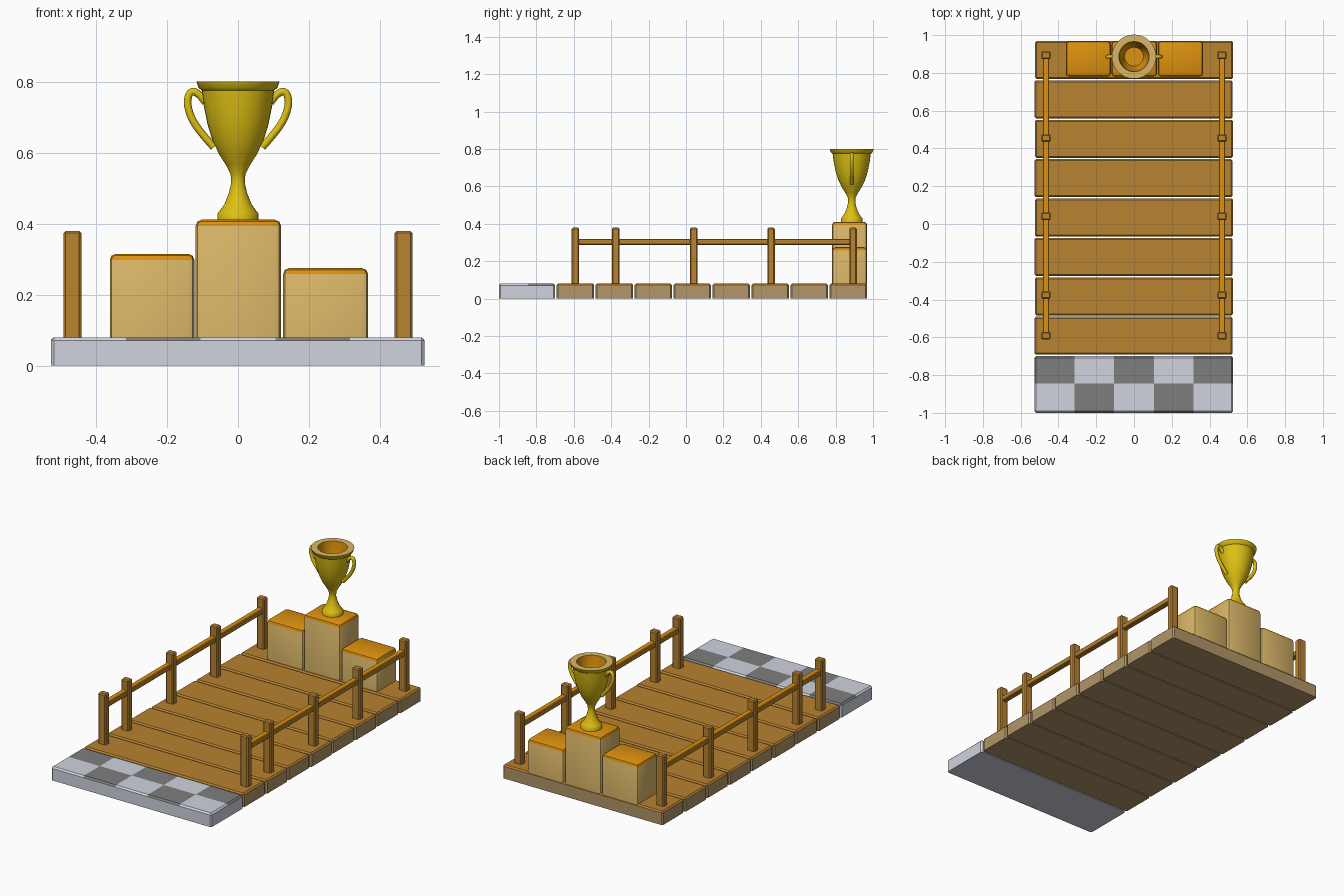
import bpy, bmesh, math
from mathutils import Vector

if "Cube" in bpy.data.objects:
    bpy.data.objects.remove(bpy.data.objects["Cube"])


def mat(name, r, g, b):
    lin = lambda c: (c / 255 / 12.92) if c < 11 else ((c / 255 + 0.055) / 1.055) ** 2.4
    m = bpy.data.materials.new(name)
    m.diffuse_color = (lin(r), lin(g), lin(b), 1)
    m.use_nodes = True
    m.node_tree.nodes["Principled BSDF"].inputs["Base Color"].default_value = m.diffuse_color
    return m


WOOD = mat("brown wood", 184, 130, 48)
PLANK_SIDE = mat("plank edge tan", 178, 150, 104)
SAND = mat("light tan", 218, 182, 104)
ORANGE = mat("orange", 222, 146, 14)
GOLD = mat("gold", 222, 192, 18)
LIGHT = mat("light grey", 208, 212, 222)
DARK = mat("dark grey", 126, 126, 126)


def finish(name, bm, mats, rule=None, smooth=None):
    bm.normal_update()
    if rule:
        for f in bm.faces:
            f.material_index = rule(f)
    me = bpy.data.meshes.new(name)
    bm.to_mesh(me)
    bm.free()
    for m in mats:
        me.materials.append(m)
    ob = bpy.data.objects.new(name, me)
    bpy.context.collection.objects.link(ob)
    if smooth:
        bpy.ops.object.select_all(action='DESELECT')
        ob.select_set(True)
        bpy.context.view_layer.objects.active = ob
        bpy.ops.object.shade_smooth_by_angle(angle=math.radians(smooth))
    return ob


def block(x0, x1, y0, y1, z0, z1, bevel, segments=1, keep_bottom=True):
    """Box with bevelled edges; the bottom rim stays sharp if asked."""
    bm = bmesh.new()
    bmesh.ops.create_cube(bm, size=1)
    for v in bm.verts:
        v.co = ((x0 + x1) / 2 + v.co.x * (x1 - x0), (y0 + y1) / 2 + v.co.y * (y1 - y0),
                (z0 + z1) / 2 + v.co.z * (z1 - z0))
    edges = [e for e in bm.edges
             if not keep_bottom or max(v.co.z for v in e.verts) > z0 + 1e-5]
    bmesh.ops.bevel(bm, geom=edges, offset=bevel, segments=segments, profile=0.5,
                    affect='EDGES', clamp_overlap=True)
    return bm


def up(f):
    return 1 if f.normal.z > 0.3 else 0


# Deck planks
PITCH = 0.2085
for i in range(8):
    y = -0.692 + i * PITCH
    dx = 0.003 * (i % 2)
    bm = block(-0.527 + dx, 0.522 + dx, y, y + 0.201, 0, 0.08, 0.008)
    finish(f"plank_{i + 1}", bm, [PLANK_SIDE, WOOD], up)

# Chequered start slab: chamfered block cut into 5 x 2 squares on top
bm = block(-0.527, 0.525, -1.0, -0.7, 0, 0.08, 0.009)
cuts = [((x, 0, 0), (1, 0, 0)) for x in (-0.315, -0.105, 0.105, 0.315)] + [((0, -0.845, 0), (0, 1, 0))]
for co, no in cuts:
    bmesh.ops.bisect_plane(bm, geom=bm.verts[:] + bm.edges[:] + bm.faces[:],
                           plane_co=co, plane_no=no)


def checker(f):
    c = f.calc_center_median()
    col = int((c.x + 0.525) // 0.21)
    row = 1 if c.y > -0.845 else 0
    return 1 if f.normal.z > 0.3 and (col + row) % 2 else 0


finish("checker_slab", bm, [LIGHT, DARK], checker)

# Winners' podium
for name, x0, x1, top in (("podium_left", -0.361, -0.123, 0.315),
                          ("podium_centre", -0.119, 0.121, 0.411),
                          ("podium_right", 0.127, 0.366, 0.275)):
    bm = block(x0, x1, 0.781, 0.968, 0.075, top, 0.017, 2)
    finish(name, bm, [SAND, ORANGE], up, 40)

# Fences: posts and one rail on each side
for side, sx in (("left", -1), ("right", 1)):
    x = 0.466 * sx
    for i, y in enumerate((-0.591, -0.376, 0.041, 0.455, 0.893)):
        bm = block(x - 0.025, x + 0.025, y - 0.02, y + 0.02, 0.075, 0.379, 0.006)
        finish(f"{side}_post_{i + 1}", bm, [WOOD])
    bm = block(x - 0.017, x + 0.017, -0.6, 0.9, 0.288, 0.32, 0.004, 1, False)
    finish(f"{side}_rail", bm, [WOOD, ORANGE], up)

# Trophy cup: lathed profile (radius, height), outside, rim, then inside
CY = 0.886
profile = [(0.058, 0.408), (0.058, 0.428), (0.05, 0.438), (0.038, 0.455), (0.026, 0.485),
           (0.019, 0.515), (0.021, 0.54), (0.034, 0.565), (0.053, 0.595), (0.072, 0.635),
           (0.086, 0.68), (0.096, 0.73), (0.102, 0.775), (0.111, 0.782), (0.117, 0.8),
           (0.08, 0.8), (0.076, 0.76), (0.066, 0.7), (0.05, 0.66), (0.0, 0.655)]
N = 32
bm = bmesh.new()
rings = []
for r, z in profile[:-1]:
    rings.append([bm.verts.new((r * math.cos(2 * math.pi * k / N),
                                CY + r * math.sin(2 * math.pi * k / N), z)) for k in range(N)])
for j in range(len(rings) - 1):
    for k in range(N):
        n = (k + 1) % N
        f = bm.faces.new((rings[j][k], rings[j][n], rings[j + 1][n], rings[j + 1][k]))
        f.material_index = 0 if j < 14 else (1 if j == 14 else 2)
bm.faces.new(rings[-1]).material_index = 2
bm.faces.new(rings[0][::-1])
finish("trophy_cup", bm, [GOLD, SAND, ORANGE], None, 40)

# Trophy handles: round bar bent along a curve, then turned into a mesh
path = [(0.092, 0.742), (0.112, 0.765), (0.13, 0.771), (0.141, 0.752), (0.137, 0.715),
        (0.122, 0.682), (0.1, 0.652), (0.068, 0.615)]
for side, sx in (("left", -1), ("right", 1)):
    cu = bpy.data.curves.new(f"{side}_handle", 'CURVE')
    cu.dimensions = '3D'
    cu.bevel_depth = 0.0105
    cu.bevel_resolution = 2
    cu.resolution_u = 4
    cu.use_fill_caps = True
    sp = cu.splines.new('BEZIER')
    sp.bezier_points.add(len(path) - 1)
    for p, (px, pz) in zip(sp.bezier_points, path):
        p.co = (sx * px, CY, pz)
        p.handle_left_type = p.handle_right_type = 'AUTO'
    cu.materials.append(GOLD)
    ob = bpy.data.objects.new(f"{side}_handle", cu)
    bpy.context.collection.objects.link(ob)
    bpy.ops.object.select_all(action='DESELECT')
    ob.select_set(True)
    bpy.context.view_layer.objects.active = ob
    bpy.ops.object.convert(target='MESH')
    bpy.ops.object.shade_smooth_by_angle(angle=math.radians(60))
